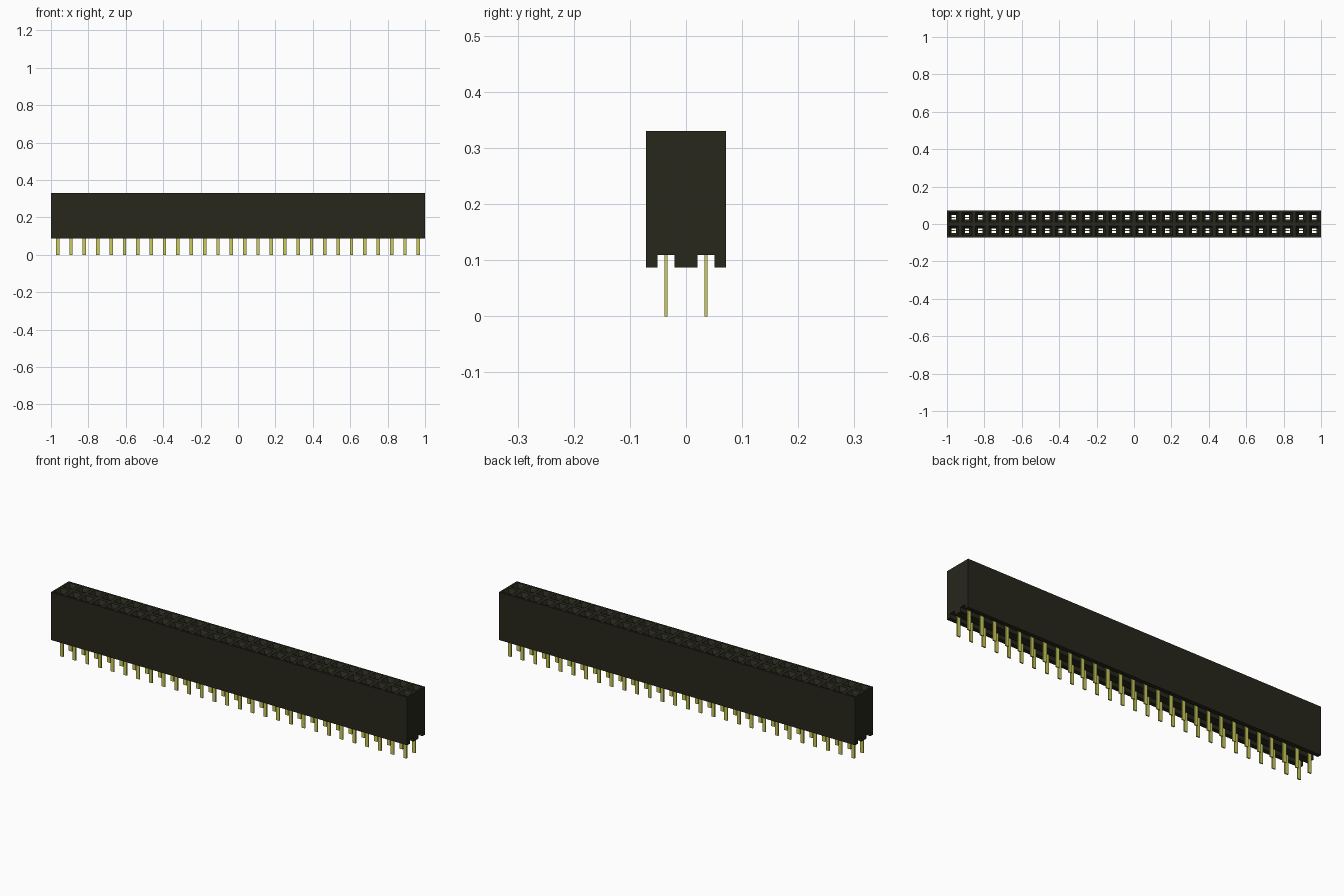
import bpy, bmesh
from mathutils import Matrix, Vector

if "Cube" in bpy.data.objects:
    bpy.data.objects.remove(bpy.data.objects["Cube"], do_unlink=True)

COLUMNS = 28
PITCH = 2 / COLUMNS
HALF = PITCH / 2
TOP, CEILING, FOOT = 0.33, 0.109, 0.087
SHOULDER = 0.097                  # height where pins widen into blades
SLOT = 0.015                      # half width of each underside channel


def material(name, rgb):
    mat = bpy.data.materials.new(name)
    mat.use_nodes = True
    mat.diffuse_color = (*rgb, 1)
    bsdf = mat.node_tree.nodes["Principled BSDF"]
    bsdf.inputs["Base Color"].default_value = (*rgb, 1)
    bsdf.inputs["Roughness"].default_value = 0.7
    return mat


def finish(name, bm, mat):
    bmesh.ops.remove_doubles(bm, verts=bm.verts, dist=1e-5)
    bmesh.ops.recalc_face_normals(bm, faces=bm.faces)
    mesh = bpy.data.meshes.new(name)
    bm.to_mesh(mesh)
    bm.free()
    mesh.materials.append(mat)
    obj = bpy.data.objects.new(name, mesh)
    bpy.context.collection.objects.link(obj)


def face(bm, points):
    bm.faces.new([bm.verts.new(p) for p in points])


def ring(x, y, hx, hy, z):
    return [(x - hx, y - hy, z), (x + hx, y - hy, z),
            (x + hx, y + hy, z), (x - hx, y + hy, z)]


def add_box(bm, x, y, z0, z1, wx, wy):
    matrix = Matrix.Translation(Vector((x, y, (z0 + z1) / 2))) @ Matrix.Diagonal((wx, wy, z1 - z0, 1))
    bmesh.ops.create_cube(bm, size=1, matrix=matrix)


black = material("black plastic", (0.020, 0.020, 0.012))
gold = material("yellow gold", (0.60, 0.60, 0.105))

columns = [-1 + HALF + i * PITCH for i in range(COLUMNS)]
rows = (-HALF, HALF)

# Housing: every cell is a funnel and shaft opening into an underside channel
bm = bmesh.new()
for x in columns:
    for y in rows:
        rings = [ring(x, y, HALF, HALF, TOP),
                 ring(x, y, 0.026, 0.026, TOP),
                 ring(x, y, 0.0115, 0.0118, TOP - 0.02),
                 ring(x, y, 0.0115, 0.0118, CEILING),
                 ring(x, y, HALF, SLOT, CEILING)]
        for a, b in zip(rings, rings[1:]):
            for i in range(4):
                j = (i + 1) % 4
                face(bm, [a[i], a[j], b[j], b[i]])
        # Channel walls, underside rails and outer wall
        x0, x1 = x - HALF, x + HALF
        for s in (-1, 1):
            inner, edge = y + s * SLOT, y + s * HALF
            face(bm, [(x0, inner, CEILING), (x1, inner, CEILING), (x1, inner, FOOT), (x0, inner, FOOT)])
            face(bm, [(x0, inner, FOOT), (x1, inner, FOOT), (x1, edge, FOOT), (x0, edge, FOOT)])
        outer = 2 * y
        face(bm, [(x0, outer, FOOT), (x1, outer, FOOT), (x1, outer, TOP), (x0, outer, TOP)])

# End walls notched by the two channels
for x in (-1, 1):
    outline = [(-PITCH, TOP), (-PITCH, FOOT)]
    for y in rows:
        outline += [(y - SLOT, FOOT), (y - SLOT, CEILING), (y + SLOT, CEILING), (y + SLOT, FOOT)]
    outline += [(PITCH, FOOT), (PITCH, TOP)]
    face(bm, [(x, y, z) for y, z in outline])
finish("housing", bm, black)

# Contacts: flat pin below, slightly wider blade reaching into the shaft
bm_pins, bm_blades = bmesh.new(), bmesh.new()
for x in columns:
    for y in rows:
        add_box(bm_pins, x, y, 0, SHOULDER, 0.018, 0.006)
        add_box(bm_blades, x, y, SHOULDER, 0.2, 0.0225, 0.006)
finish("pins", bm_pins, gold)
finish("contact_blades", bm_blades, gold)
